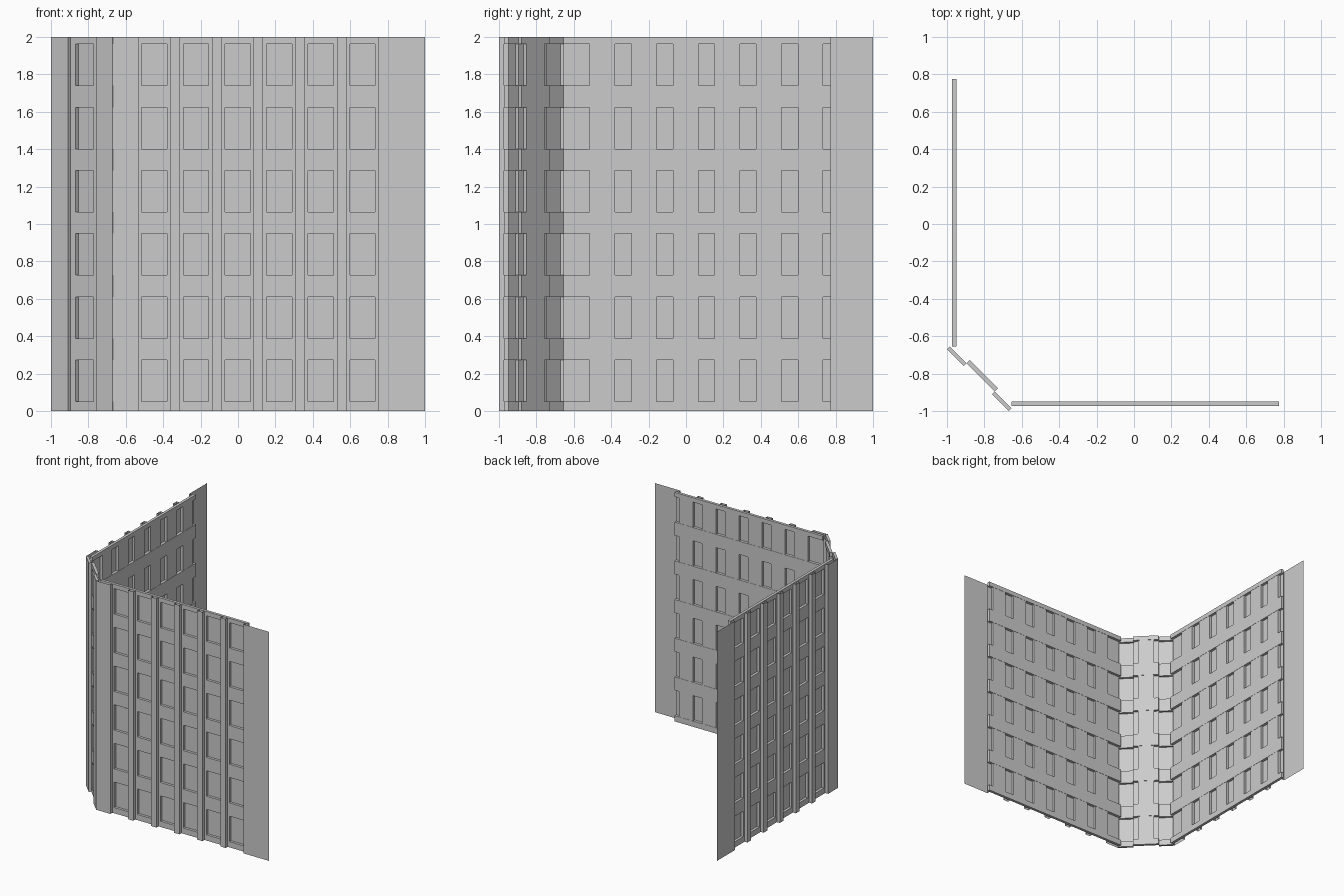
import bpy, bmesh
from mathutils import Vector

cube = bpy.data.objects.get("Cube")
if cube:
    bpy.data.objects.remove(cube)

GREY = (0.6, 0.6, 0.6, 1)
mat = bpy.data.materials.new("plain grey")
mat.use_nodes = True
mat.diffuse_color = GREY
mat.node_tree.nodes["Principled BSDF"].inputs["Base Color"].default_value = GREY

HEIGHT, STEP, THICK = 2.0, 0.028, 0.024
FLOORS = [(0.05 + 0.338 * k, 0.272 + 0.338 * k) for k in range(6)]
SILLS = [0.0] + [z for pair in FLOORS for z in pair] + [HEIGHT]
BANDS = list(zip(SILLS[::2], SILLS[1::2]))


class Part:
    """Mesh in wall coordinates: s along the wall, d inward depth, z up."""
    def __init__(self, name, frame):
        self.name, self.bm = name, bmesh.new()
        self.o, self.a, self.n = (Vector(v) for v in frame)
        self.a.normalize()
        self.n.normalize()

    def quad(self, *pts):
        vs = [self.bm.verts.new(self.o + self.a * s + self.n * d + Vector((0, 0, z)))
              for s, d, z in pts]
        f = self.bm.faces.new(vs)
        f.normal_update()
        if f.normal.dot(self.n) > 0:
            f.normal_flip()

    def sheet(self, s0, s1, d, z0=0.0, z1=HEIGHT):
        self.quad((s0, d, z0), (s1, d, z0), (s1, d, z1), (s0, d, z1))

    def side(self, s, d0, d1, z0=0.0, z1=HEIGHT):
        self.quad((s, d0, z0), (s, d1, z0), (s, d1, z1), (s, d0, z1))

    def ledge(self, s0, s1, d0, d1, z):
        self.quad((s0, d0, z), (s1, d0, z), (s1, d1, z), (s0, d1, z))

    def tray(self, s0, s1, d0, d1, z0, z1):
        # Box open on its outer side
        self.sheet(s0, s1, d1, z0, z1)
        for s in (s0, s1):
            self.side(s, d0, d1, z0, z1)
        for z in (z0, z1):
            self.ledge(s0, s1, d0, d1, z)

    def panel(self, s0, s1, d, windows):
        # Flat panel with recessed windows
        cuts = [s0] + [s for w in windows for s in w] + [s1]
        for i in range(len(cuts) - 1):
            for j in range(len(SILLS) - 1):
                cell = (cuts[i], cuts[i + 1])
                z0, z1 = SILLS[j], SILLS[j + 1]
                if i % 2 and j % 2:
                    self.tray(*cell, d, d + THICK - 0.002, z0, z1)
                else:
                    self.sheet(*cell, d, z0, z1)

    def finish(self):
        bmesh.ops.remove_doubles(self.bm, verts=self.bm.verts, dist=0.0005)
        me = bpy.data.meshes.new(self.name)
        self.bm.to_mesh(me)
        self.bm.free()
        me.materials.append(mat)
        bpy.context.collection.objects.link(bpy.data.objects.new(self.name, me))


def build_wall(name, frame):
    centres = [-0.447 + 0.2225 * i for i in range(6)]
    start, end = -0.655, 0.775
    # Window panel
    p = Part(name + "_window_panel", frame)
    p.panel(start, end, STEP, [(c - 0.068, c + 0.068) for c in centres])
    p.finish()
    # Raised pilasters and the plain end sheet
    p = Part(name + "_pilasters", frame)
    edges = [-0.67] + [e for c in centres for e in (c - 0.086, c + 0.086)] + [1.0]
    for s0, s1 in zip(edges[::2], edges[1::2]):
        p.sheet(s0, s1, 0)
    for s in edges[1:-1]:
        p.side(s, 0, STEP)
    p.finish()
    # Inner floor bands
    p = Part(name + "_floor_bands", frame)
    for z0, z1 in BANDS:
        p.tray(start, end, STEP, STEP + THICK, z0, z1)
    p.finish()


build_wall("front_wall", ((0, -1, 0), (1, 0, 0), (0, 1, 0)))
build_wall("side_wall", ((-1, 0, 0), (0, 1, 0), (1, 0, 0)))

# Chamfered corner joining the two walls
corner = ((-1, -0.67, 0), (1, -1, 0), (1, 1, 0))
LENGTH, POST, INSET = 0.467, 0.127, 0.021
p = Part("corner_panel", corner)
p.panel(POST, LENGTH - POST, INSET, [(0.166, 0.301)])
p.finish()
p = Part("corner_posts", corner)
for s0, s1, inner in ((0, POST, POST), (LENGTH - POST, LENGTH, LENGTH - POST)):
    p.sheet(s0, s1, 0)
    p.side(inner, 0, INSET)
p.finish()
p = Part("corner_floor_bands", corner)
for z0, z1 in BANDS:
    p.tray(0, POST, 0, INSET, z0, z1)
    p.tray(POST, LENGTH - POST, INSET, INSET + THICK, z0, z1)
    p.tray(LENGTH - POST, LENGTH, 0, INSET, z0, z1)
p.finish()
